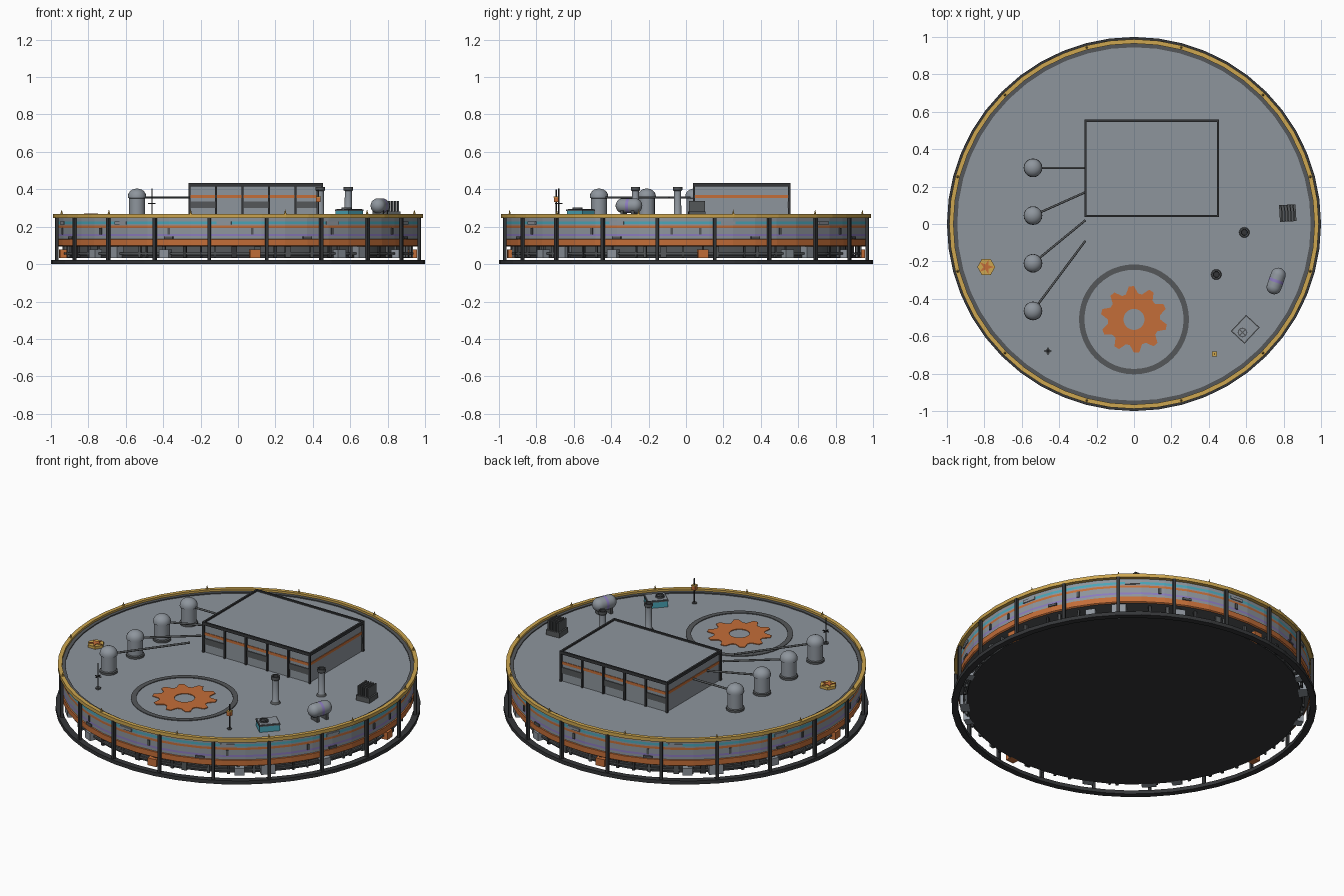
import bpy, bmesh, math, random
from math import sin, cos, pi, tau, radians
from mathutils import Vector, Matrix

random.seed(4)
cube = bpy.data.objects.get("Cube")
if cube:
    bpy.data.objects.remove(cube, do_unlink=True)

DECK = 0.25


def material(name, *rgb):
    m = bpy.data.materials.new(name)
    m.use_nodes = True
    m.diffuse_color = (*rgb, 1)
    bsdf = next(n for n in m.node_tree.nodes if n.type == 'BSDF_PRINCIPLED')
    bsdf.inputs["Base Color"].default_value = (*rgb, 1)
    return m


GREY = material("plate grey", 0.27, 0.30, 0.335)
STEEL = material("dark steel", 0.09, 0.097, 0.102)
BLACK = material("frame charcoal", 0.035, 0.037, 0.04)
ORANGE = material("orange", 0.55, 0.155, 0.04)
YELLOW = material("ochre yellow", 0.61, 0.38, 0.08)
TEAL = material("teal", 0.07, 0.38, 0.48)
LILAC = material("lavender", 0.26, 0.20, 0.51)


def finish(name, bm, mats, smooth=True):
    """Turn a bmesh into a named object."""
    bmesh.ops.remove_doubles(bm, verts=bm.verts[:], dist=1e-5)
    bmesh.ops.recalc_face_normals(bm, faces=bm.faces[:])
    me = bpy.data.meshes.new(name)
    bm.to_mesh(me)
    bm.free()
    for m in mats:
        me.materials.append(m)
    if smooth:
        me.shade_smooth()
        me.set_sharp_from_angle(angle=radians(40))
    ob = bpy.data.objects.new(name, me)
    bpy.context.scene.collection.objects.link(ob)
    return ob


def lathe(name, profile, mats, n=48, at=(0, 0, 0), smooth=True, closed=False):
    """Spin (radius, z) points; mats gives one material per profile segment."""
    if not isinstance(mats, list):
        mats = [mats] * len(profile)
    slots = list(dict.fromkeys(mats))
    bm = bmesh.new()
    rows = [[bm.verts.new((r * cos(tau * i / n), r * sin(tau * i / n), z)) for i in range(n)]
            for r, z in profile]
    if closed:
        rows.append(rows[0])
    for a, b, m in zip(rows, rows[1:], mats):
        for i in range(n):
            j = (i + 1) % n
            f = bm.faces.new((a[i], a[j], b[j], b[i]))
            f.material_index = slots.index(m)
    ob = finish(name, bm, slots, smooth)
    ob.location = at
    return ob


def hoop(name, r0, r1, z0, z1, mat, n=48, at=(0, 0, 0)):
    return lathe(name, [(r0, z0), (r1, z0), (r1, z1), (r0, z1)], mat, n, at, False, True)


def drum(name, r, z0, z1, mat, at, n=20):
    return lathe(name, [(0, z0), (r, z0), (r, z1), (0, z1)], mat, n, at)


def box(name, centre, size, mat, turn=0.0):
    bm = bmesh.new()
    bmesh.ops.create_cube(bm, size=1, matrix=Matrix.Diagonal((*size, 1)))
    ob = finish(name, bm, [mat], False)
    ob.location = centre
    ob.rotation_euler.z = turn
    return ob


def around(name, angle, r, z, size, mat):
    """Box on the circle; size is (radial, tangential, height)."""
    return box(name, (r * cos(angle), r * sin(angle), z), size, mat, angle)


def pipe(name, a, b, r, mat):
    a, b = Vector(a), Vector(b)
    ob = drum(name, r, 0, (b - a).length, mat, a, 10)
    ob.rotation_euler = (b - a).to_track_quat('Z', 'Y').to_euler()
    return ob


def emblem(name, at, radii, repeats, inner, mat, height=0.004):
    """Flat plate whose outline repeats a list of radii."""
    outline = radii * repeats
    n = len(outline)
    bm = bmesh.new()
    ring = lambda rs: [bm.verts.new((r * cos(tau * i / n), r * sin(tau * i / n), height))
                       for i, r in enumerate(rs)]
    a, b = ring(outline), ring([inner] * n)
    faces = [bm.faces.new((b[i], a[i], a[(i + 1) % n], b[(i + 1) % n])) for i in range(n)]
    grown = bmesh.ops.extrude_face_region(bm, geom=faces)
    for v in grown["geom"]:
        if isinstance(v, bmesh.types.BMVert):
            v.co.z = 0
    ob = finish(name, bm, [mat], False)
    ob.location = at
    return ob


# Hull with painted bands, then rim and deck
lathe("hull", [(0, 0.095), (0.965, 0.095), (0.972, 0.1), (0.972, 0.132), (0.966, 0.134),
               (0.966, 0.15), (0.966, 0.162), (0.966, 0.193), (0.966, 0.206), (0.966, 0.214),
               (0.966, 0.228), (0.966, DECK), (0, DECK)],
      [STEEL, ORANGE, ORANGE, ORANGE, GREY, LILAC, GREY, ORANGE, GREY, TEAL, GREY, GREY],
      smooth=False)
hoop("rim_rail", 0.965, 0.988, 0.247, 0.268, YELLOW)
hoop("rim_gutter", 0.945, 0.965, 0.24, 0.256, STEEL)
for i in range(12):
    t = radians(15 + 30 * i)
    lathe("rim_spike", [(0.007, 0.266), (0.005, 0.275), (0, 0.292)], YELLOW, 6,
          (0.976 * cos(t), 0.976 * sin(t), 0))

# Outer frame
hoop("ground_ring", 0.965, 1.0, 0, 0.022, BLACK)
for i in range(20):
    around("frame_post", radians(9 + 18 * i), 0.981, 0.13, (0.017, 0.017, 0.24), BLACK)

# Hull panels and vents between the posts
for i in range(40):
    t = radians(4.5 + 9 * i)
    if i % 3 == 0:
        around("wall_vent", t, 0.966, 0.175, (0.008, 0.014, 0.034), STEEL)
    if i % 4 == 1:
        around("teal_gap_panel", t, 0.966, 0.221, (0.008, 0.08, 0.016), GREY)
    if i % 5 == 2:
        around("wall_hatch", t, 0.968, 0.142, (0.008, 0.05, 0.014), STEEL)

# Undercarriage
lathe("belly_plate", [(0, 0.034), (0.92, 0.034), (0.92, 0.048), (0, 0.048)], BLACK)
lathe("belly_core", [(0.88, 0.046), (0.88, 0.097)], STEEL)
hoop("service_pipe", 0.925, 0.937, 0.052, 0.062, STEEL)
for i in range(60):
    t = tau * (i + random.uniform(-0.3, 0.3)) / 60
    around("belly_strut", t, 0.93, 0.067, (0.014, random.choice((0.01, 0.016, 0.03)), 0.064),
           random.choice((BLACK, STEEL, STEEL)))
for i in range(12):
    t = radians(5.5 + 30 * i)
    around("orange_pod" if i % 3 == 0 else "grey_pod", t, 0.935, 0.056, (0.045, 0.055, 0.044),
           ORANGE if i % 3 == 0 else GREY)
for i in range(4):
    around("drive_housing", radians(45 + 90 * i), 0.93, 0.066, (0.05, 0.08, 0.064), GREY)

# Landing emblem
emblem("landing_ring", (0, -0.51, DECK), [0.294], 48, 0.265, STEEL)
emblem("gear_emblem", (0, -0.51, DECK), [0.14, 0.14, 0.178, 0.178], 10, 0.056, ORANGE)

# Main building
X0, X1, Y0, Y1, TOP = -0.26, 0.45, 0.042, 0.552, 0.425
CX, CY, W, D = (X0 + X1) / 2, (Y0 + Y1) / 2, X1 - X0, Y1 - Y0
box("building", (CX, CY, (DECK + TOP) / 2), (W - 0.01, D - 0.01, TOP - DECK), GREY)
box("building_stripe", (CX, CY, 0.361), (W - 0.004, D - 0.004, 0.016), ORANGE)
for y in (Y0, Y1):
    box("roof_edge", (CX, y, TOP), (W + 0.01, 0.011, 0.018), BLACK)
    for k in range(6):
        box("building_post", (X0 + W * k / 5, y, (DECK + TOP) / 2), (0.011, 0.011, TOP - DECK), BLACK)
    for k in (0, 2, 4):
        box("building_window", (X0 + W * (k + 0.5) / 5, y + (0.004 if y == Y0 else -0.004), 0.317),
            (W / 5, 0.009, 0.036), STEEL)
for x in (X0, X1):
    box("roof_edge", (x, CY, TOP), (0.011, D + 0.01, 0.018), BLACK)

# Storage tanks and their feed pipes
for y, end in ((0.3, 0.3), (0.045, 0.17), (-0.21, 0.02), (-0.465, -0.09)):
    dome = [(0.049 * cos(a), 0.362 + 0.042 * sin(a)) for a in (pi * k / 12 for k in range(7))]
    lathe("storage_tank", [(0.05, DECK), (0.05, 0.262), (0.043, 0.266), (0.043, 0.352),
                           (0.049, 0.354)] + dome,
          [STEEL, STEEL] + [GREY] * 10, 20, (-0.54, y, 0))
    pipe("feed_pipe", (-0.54, y, 0.357), (X0, end, 0.357), 0.006, STEEL)

# Chimneys
for x, y in ((0.59, -0.045), (0.44, -0.27)):
    lathe("chimney", [(0.028, DECK), (0.02, 0.262), (0.019, 0.39), (0.025, 0.395), (0.025, 0.412),
                      (0.017, 0.412), (0.015, 0.395), (0, 0.395)],
          [STEEL, GREY, GREY, STEEL, STEEL, BLACK, BLACK], 16, (x, y, 0))

# Horizontal tank on two legs
heading = Vector((0.33, 0.94, 0))
mid = Vector((0.76, -0.305, 0.312))
cap = [(0.04 * cos(a), 0.035 + 0.038 * sin(a)) for a in (pi * k / 10 for k in range(6))]
tank = lathe("pressure_tank", [(r, -z) for r, z in reversed(cap)] + [(0.04, -0.008), (0.04, 0.008)] + cap,
             [GREY] * 6 + [LILAC] + [GREY] * 6, 20, mid)
tank.rotation_euler = heading.to_track_quat('Z', 'Y').to_euler()
for s in (-0.03, 0.03):
    p = mid + heading * s
    box("tank_leg", (p.x, p.y, 0.27), (0.06, 0.016, 0.044), STEEL, -0.34)

# Finned radiator
box("radiator_base", (0.822, 0.058, 0.265), (0.088, 0.09, 0.03), STEEL, 0.06)
for k in range(5):
    box("radiator_fin", (0.79 + 0.016 * k, 0.058, 0.302), (0.007, 0.085, 0.07), STEEL, 0.06)

# Cooling unit with fan
turn = radians(47)
box("cooling_unit", (0.595, -0.563, 0.27), (0.115, 0.095, 0.04), TEAL, turn)
box("cooling_rim", (0.595, -0.563, 0.288), (0.119, 0.099, 0.008), STEEL, turn)
box("cooling_lid", (0.595, -0.563, 0.291), (0.107, 0.087, 0.006), GREY, turn)
hoop("fan_ring", 0.02, 0.026, 0.29, 0.302, STEEL, 16, (0.58, -0.58, 0))
for k in range(2):
    box("fan_blade", (0.58, -0.58, 0.296), (0.042, 0.007, 0.004), STEEL, pi / 4 + k * pi / 2)

# Warning lamp
drum("lamp_foot", 0.013, DECK, 0.256, STEEL, (0.43, -0.695, 0), 10)
drum("lamp_pole", 0.004, DECK, 0.4, BLACK, (0.43, -0.695, 0), 8)
box("lamp_head", (0.43, -0.695, 0.345), (0.024, 0.024, 0.024), ORANGE)
box("lamp_cap", (0.43, -0.695, 0.359), (0.026, 0.026, 0.006), YELLOW)

# Antenna mast
drum("antenna_foot", 0.015, DECK, 0.258, STEEL, (-0.46, -0.68, 0), 8)
drum("antenna_mast", 0.0035, DECK, 0.405, BLACK, (-0.46, -0.68, 0), 8)
for turn in (0, pi / 2):
    box("antenna_bar", (-0.46, -0.68, 0.325), (0.04, 0.005, 0.005), BLACK, turn)

# Hexagonal beacon pad with star
drum("beacon_pad", 0.048, DECK, 0.266, YELLOW, (-0.79, -0.23, 0), 6)
emblem("beacon_star", (-0.79, -0.23, 0.266), [0.042, 0.015], 5, 0, ORANGE)
